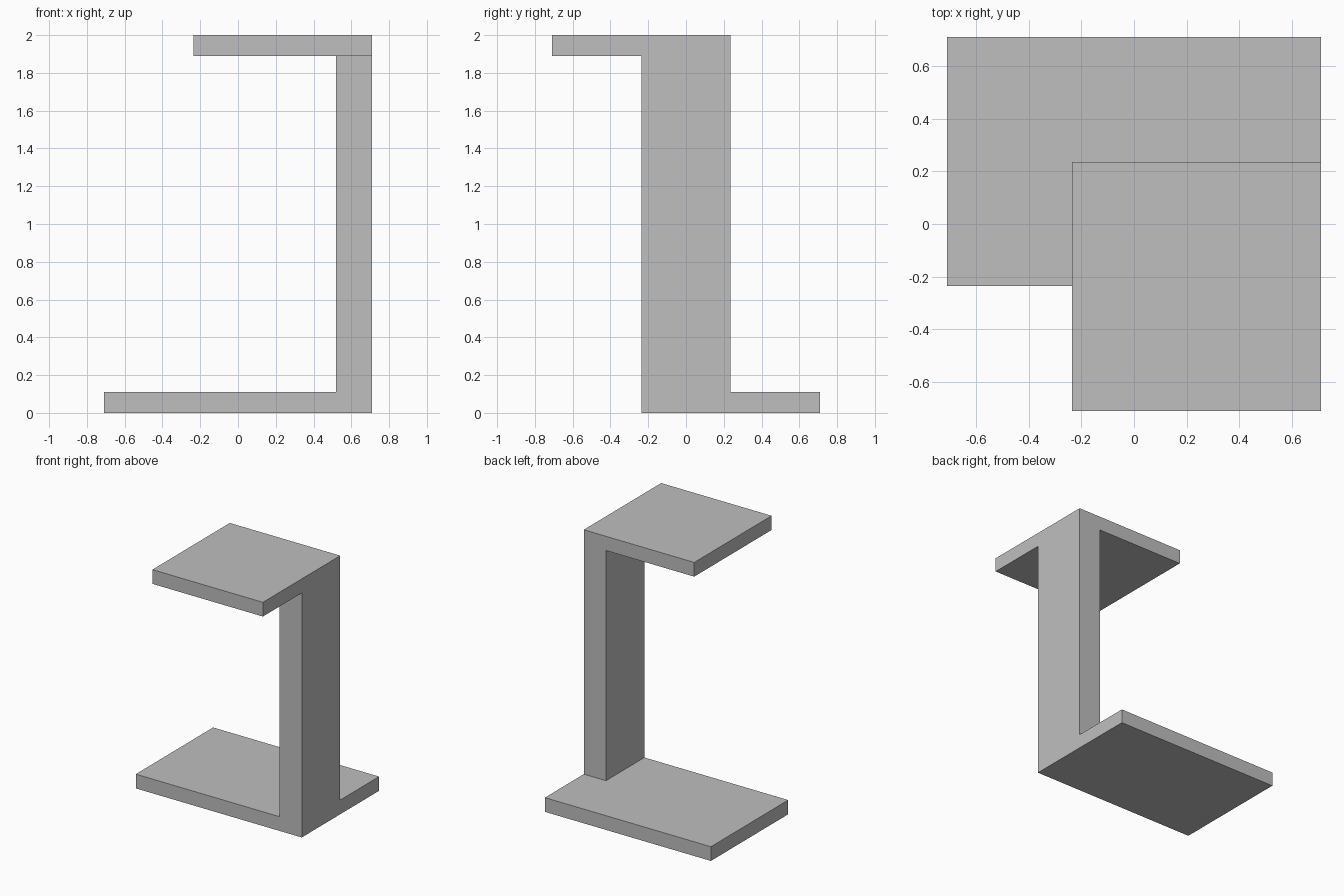
import bpy
import bmesh
from mathutils import Vector

if "Cube" in bpy.data.objects:
    bpy.data.objects.remove(bpy.data.objects["Cube"])

HALF = 0.71        # outer reach of the slabs
POST = 0.235       # half depth of the post, and the short side of each slab
INNER = 0.52       # inner face of the post
HEIGHT = 2.0
THICK = 0.11       # slab thickness

# One plain grey
grey = bpy.data.materials.new("grey")
grey.use_nodes = True
colour = (0.52, 0.52, 0.52, 1)
grey.diffuse_color = colour
grey.node_tree.nodes["Principled BSDF"].inputs["Base Color"].default_value = colour

bm = bmesh.new()


def add_quad(x0, x1, z0, z1):
    corners = [(x0, z0), (x1, z0), (x1, z1), (x0, z1)]
    bm.faces.new([bm.verts.new((x, -POST, z)) for x, z in corners])


def extrude(faces, distance):
    result = bmesh.ops.extrude_face_region(bm, geom=faces)
    verts = [v for v in result["geom"] if isinstance(v, bmesh.types.BMVert)]
    bmesh.ops.translate(bm, verts=verts, vec=Vector((0, distance, 0)))


def end_faces(y, low, high):
    """Faces lying in the plane at y, between two heights."""
    return [f for f in bm.faces
            if all(abs(v.co.y - y) < 0.001 for v in f.verts)
            and low < f.calc_center_median().z < high]


# C-shaped profile: base, post and top
top_z = HEIGHT - THICK
add_quad(-HALF, INNER, 0, THICK)
add_quad(INNER, HALF, 0, THICK)
add_quad(INNER, HALF, THICK, top_z)
add_quad(INNER, HALF, top_z, HEIGHT)
add_quad(-POST, INNER, top_z, HEIGHT)
bmesh.ops.remove_doubles(bm, verts=bm.verts[:], dist=0.001)

# Depth of the post, then the base goes back and the top goes forward
extrude(bm.faces[:], 2 * POST)
bmesh.ops.recalc_face_normals(bm, faces=bm.faces[:])
extrude(end_faces(POST, 0, THICK), HALF - POST)
extrude(end_faces(-POST, top_z, HEIGHT), POST - HALF)

# Merge the flat faces
bmesh.ops.recalc_face_normals(bm, faces=bm.faces[:])
bmesh.ops.dissolve_limit(bm, angle_limit=0.01, verts=bm.verts[:], edges=bm.edges[:])

mesh = bpy.data.meshes.new("side_table")
bm.to_mesh(mesh)
bm.free()
mesh.materials.append(grey)
bpy.context.collection.objects.link(bpy.data.objects.new("side_table", mesh))
